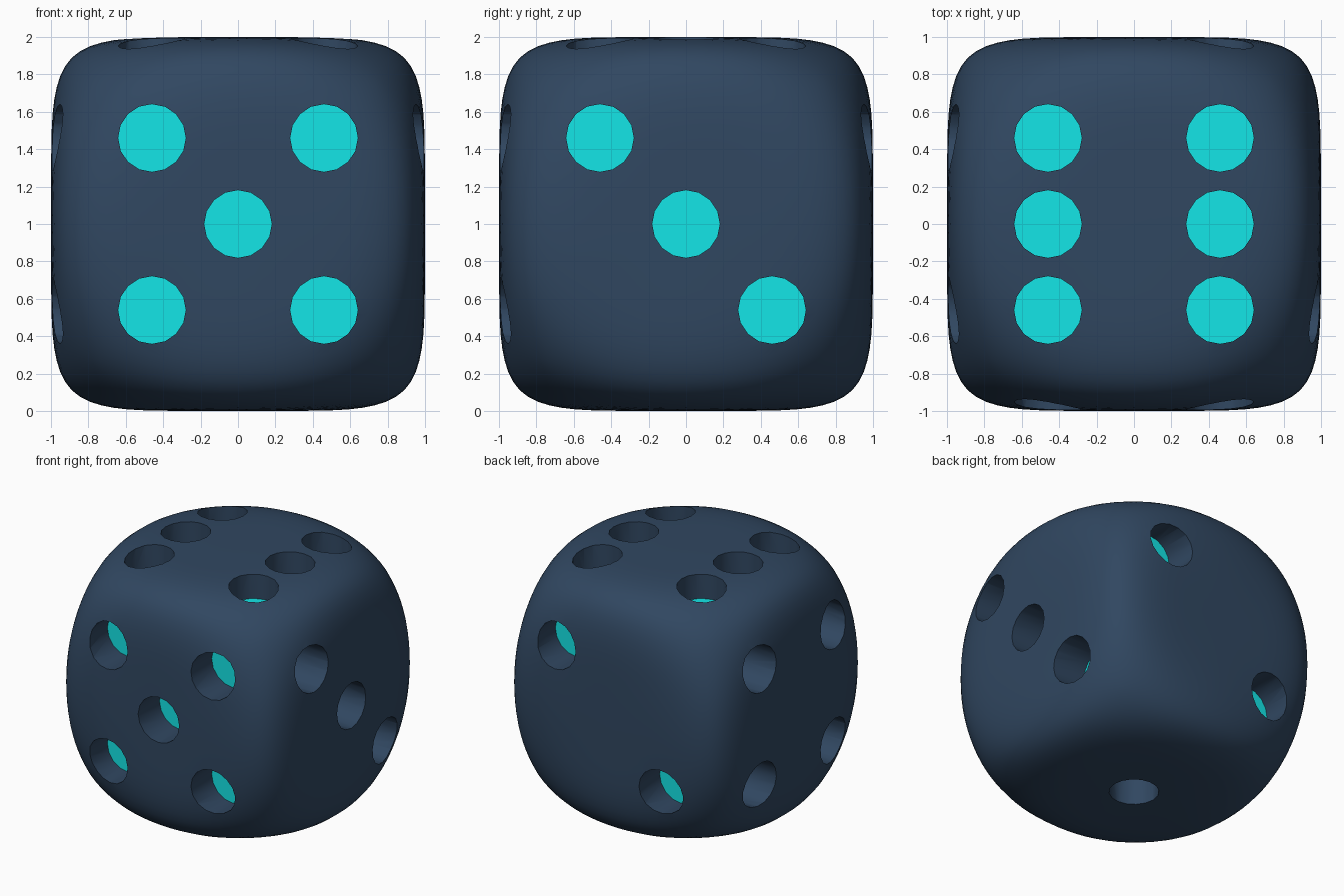
import bpy
import bmesh
from math import radians
from mathutils import Matrix, Vector

default = bpy.data.objects.get("Cube")
if default:
    bpy.data.objects.remove(default, do_unlink=True)

LOOP_CUT = 0.37       # position of the cage loops on each side
CORNER = 0.76         # how far the cage corners are pulled inwards
PIP_RADIUS = 0.181
PIP_STEP = 0.46       # spacing of the pip grid
PIP_SIDES = 16
CUT_DEPTH = 0.5


def make_material(name, rgb):
    colour = (*rgb, 1.0)
    mat = bpy.data.materials.new(name)
    mat.use_nodes = True
    mat.diffuse_color = colour
    bsdf = next(n for n in mat.node_tree.nodes if n.type == "BSDF_PRINCIPLED")
    bsdf.inputs["Base Color"].default_value = colour
    return mat


materials = [make_material("dark slate blue", (0.03, 0.063, 0.119)),
             make_material("bright turquoise", (0.007, 0.8, 0.81))]


def make_object(name, bm):
    mesh = bpy.data.meshes.new(name)
    bm.to_mesh(mesh)
    bm.free()
    for mat in materials:
        mesh.materials.append(mat)
    obj = bpy.data.objects.new(name, mesh)
    bpy.context.collection.objects.link(obj)
    return obj


def activate(obj):
    bpy.ops.object.select_all(action="DESELECT")
    obj.select_set(True)
    bpy.context.view_layer.objects.active = obj


# Rounded body: gridded cube cage with pulled-in corners, then subdivided
bm = bmesh.new()
bmesh.ops.create_cube(bm, size=2)
bmesh.ops.subdivide_edges(bm, edges=bm.edges[:], cuts=2, use_grid_fill=True)
for vert in bm.verts:
    if min(abs(c) for c in vert.co) > 0.9:
        vert.co *= CORNER
    else:
        vert.co = [c if abs(c) > 0.9 else (LOOP_CUT if c > 0 else -LOOP_CUT)
                   for c in vert.co]
body = make_object("die_body", bm)
activate(body)
subsurf = body.modifiers.new("rounding", "SUBSURF")
subsurf.levels = 3
bpy.ops.object.modifier_apply(modifier=subsurf.name)
reach = max(v.co.x for v in body.data.vertices)
body.data.transform(Matrix.Scale(1 / reach, 4))

# Pip layouts in grid steps
centre = [(0, 0)]
diagonal = [(-1, 1), (1, -1)]
corners = diagonal + [(-1, -1), (1, 1)]
sides = [(-1, 0), (1, 0)]

# Each side: outward normal, horizontal axis, pip floor height, pips
X, Y, Z = Vector((1, 0, 0)), Vector((0, 1, 0)), Vector((0, 0, 1))
layout = [
    (-Y, X, 0.73, corners + centre),
    (X, Y, 0.71, diagonal + centre),
    (Y, -X, 0.73, diagonal),
    (-X, -Y, 0.71, corners),
    (Z, X, 0.8, corners + sides),
    (-Z, X, 0.75, centre),
]

# Pip cutters: cylinders whose caps carry the floor colour
bm = bmesh.new()
for normal, across, floor, pips in layout:
    up = normal.cross(across)
    frame = Matrix((across, up, normal)).transposed().to_4x4()
    for u, v in pips:
        place = Matrix.Translation((u * PIP_STEP, v * PIP_STEP,
                                    floor + CUT_DEPTH / 2))
        bmesh.ops.create_cone(bm, cap_ends=True, segments=PIP_SIDES,
                              radius1=PIP_RADIUS, radius2=PIP_RADIUS,
                              depth=CUT_DEPTH, matrix=frame @ place)
for face in bm.faces:
    face.material_index = 1 if len(face.verts) == PIP_SIDES else 0
cutter = make_object("pip_cutter", bm)
cutter.hide_render = True

# Sink the pips into the body
activate(body)
cut = body.modifiers.new("pips", "BOOLEAN")
cut.operation = "DIFFERENCE"
cut.solver = "EXACT"
cut.object = cutter
bpy.ops.object.modifier_apply(modifier=cut.name)
bpy.data.objects.remove(cutter, do_unlink=True)

# Smooth the body while keeping the pip rims crisp
bpy.ops.object.shade_smooth_by_angle(angle=radians(30))
body.location.z = 1
